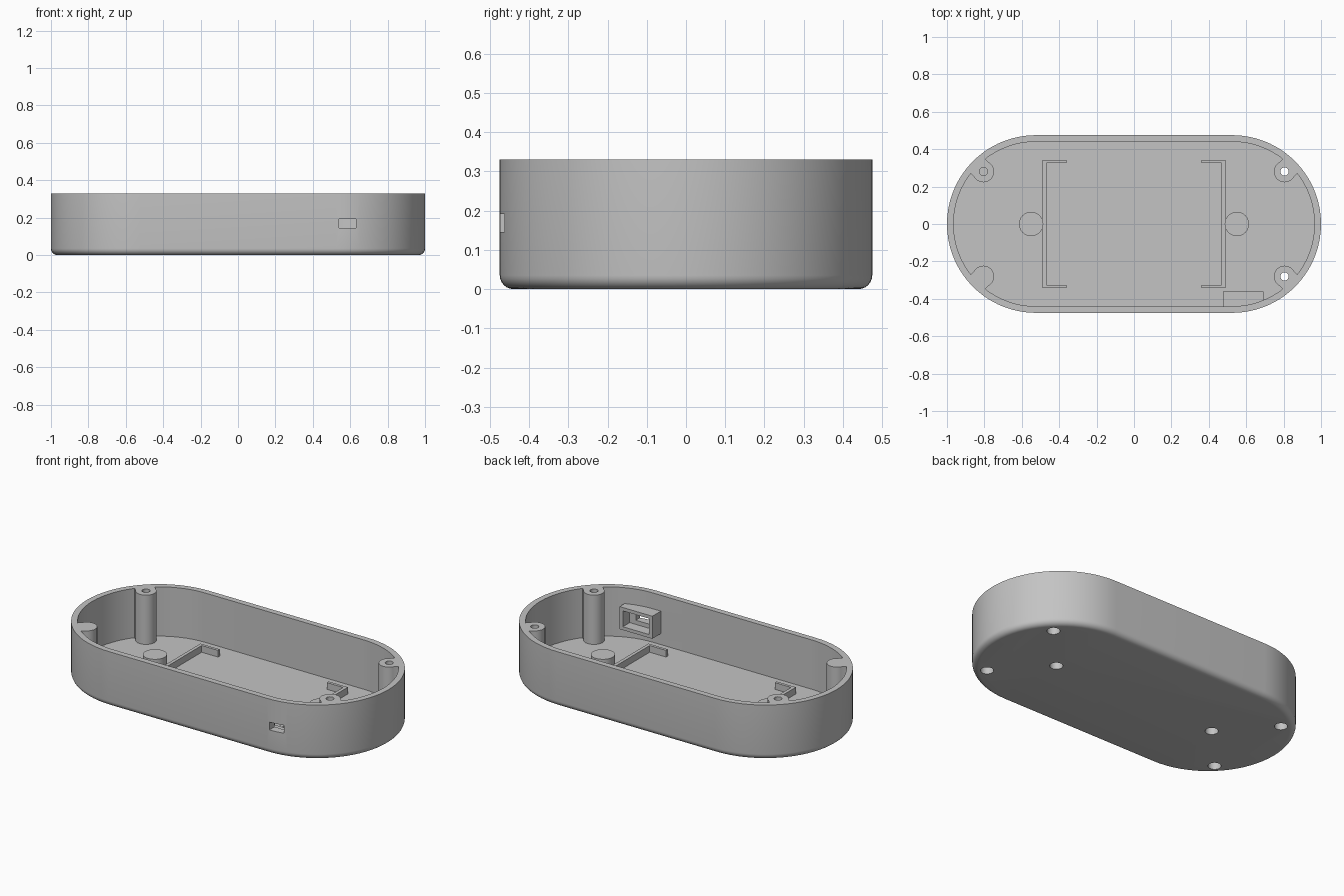
import bpy
import bmesh
from math import cos, sin, pi, atan2
from mathutils import Matrix, Vector

cube = bpy.data.objects.get("Cube")
if cube:
    bpy.data.objects.remove(cube, do_unlink=True)

STRAIGHT = 0.525                    # half length between the round ends
OUTER, WALL, HEIGHT = 0.475, 0.035, 0.33
FLOOR, FILLET = 0.035, 0.035

grey = bpy.data.materials.new("plain_grey")
grey.use_nodes = True
grey.diffuse_color = (0.55, 0.55, 0.55, 1)
grey.node_tree.nodes["Principled BSDF"].inputs["Base Color"].default_value = (0.55, 0.55, 0.55, 1)


def finish(name, bm):
    bmesh.ops.recalc_face_normals(bm, faces=bm.faces)
    mesh = bpy.data.meshes.new(name)
    bm.to_mesh(mesh)
    bm.free()
    mesh.materials.append(grey)
    obj = bpy.data.objects.new(name, mesh)
    bpy.context.collection.objects.link(obj)
    return obj


def stadium(name, levels, steps=36):
    """Loft of round-ended outlines; levels are (radius, z)."""
    bm = bmesh.new()
    rings = []
    for radius, z in levels:
        ring = []
        for side in (1, -1):
            for i in range(steps + 1):
                a = pi * i / steps - pi / 2
                ring.append(bm.verts.new((side * (STRAIGHT + radius * cos(a)),
                                          side * radius * sin(a), z)))
        rings.append(ring)
    n = len(rings[0])
    for low, high in zip(rings, rings[1:]):
        for i in range(n):
            j = (i + 1) % n
            bm.faces.new((low[i], low[j], high[j], high[i]))
    bm.faces.new(rings[0])
    bm.faces.new(rings[-1])
    return finish(name, bm)


def box(name, low, high, turn=0, origin=(0, 0, 0)):
    low, high = Vector(low), Vector(high)
    bm = bmesh.new()
    bmesh.ops.create_cube(bm, size=1)
    place = Matrix.Translation((low + high) / 2) @ Matrix.Diagonal((*(high - low), 1))
    bm.transform(Matrix.Translation(origin) @ Matrix.Rotation(turn, 4, 'Z') @ place)
    return finish(name, bm)


def cylinder(name, x, y, radius, z0, z1):
    bm = bmesh.new()
    bmesh.ops.create_cone(bm, cap_ends=True, segments=40, radius1=radius, radius2=radius,
                          depth=z1 - z0, matrix=Matrix.Translation((x, y, (z0 + z1) / 2)))
    return finish(name, bm)


def combine(target, tool, operation):
    mod = target.modifiers.new(operation.lower(), 'BOOLEAN')
    mod.operation, mod.object, mod.solver = operation, tool, 'EXACT'
    bpy.context.view_layer.objects.active = target
    bpy.ops.object.modifier_apply(modifier=mod.name)
    bpy.data.objects.remove(tool, do_unlink=True)


def smooth(obj):
    bpy.ops.object.select_all(action='DESELECT')
    obj.select_set(True)
    bpy.context.view_layer.objects.active = obj
    bpy.ops.object.shade_smooth_by_angle(angle=pi / 6)


# Tray with rounded bottom edge, hollowed from above
levels = [(OUTER - FILLET * (1 - sin(k * pi / 12)), FILLET * (1 - cos(k * pi / 12)))
          for k in range(7)]
shell = stadium("enclosure_shell", levels + [(OUTER, HEIGHT)])
cavity = stadium("cavity_cutter", [(OUTER - WALL, FLOOR), (OUTER - WALL, HEIGHT + 0.1)])
combine(shell, cavity, 'DIFFERENCE')

# Corner screw posts, webbed into the wall
posts = [(sx * 0.805, sy * 0.28) for sx in (1, -1) for sy in (1, -1)]
for x, y in posts:
    centre_x = STRAIGHT if x > 0 else -STRAIGHT
    combine(shell, cylinder("screw_post", x, y, 0.057, 0.02, HEIGHT), 'UNION')
    web = box("post_web", (0, -0.055, 0.02), (0.055, 0.055, HEIGHT),
              atan2(y, x - centre_x), (x, y, 0))
    combine(shell, web, 'UNION')

# Blind round bosses on the floor
bosses = [(0.55, 0), (-0.55, 0)]
for x, y in bosses:
    combine(shell, cylinder("floor_boss", x, y, 0.065, 0.02, 0.125), 'UNION')

# Socket housing on the front wall
combine(shell, box("port_housing", (0.475, -0.444, 0.10), (0.692, -0.36, 0.235)), 'UNION')
combine(shell, box("pocket_cutter", (0.497, -0.425, 0.12), (0.67, -0.3, 0.215)), 'DIFFERENCE')
combine(shell, box("slot_cutter", (0.54, -0.6, 0.145), (0.63, -0.4, 0.192)), 'DIFFERENCE')

# Screw holes and wider recesses from below
for x, y in posts:
    combine(shell, cylinder("screw_cutter", x, y, 0.022, -0.1, HEIGHT + 0.1), 'DIFFERENCE')
for x, y in posts + bosses:
    combine(shell, cylinder("recess_cutter", x, y, 0.036, -0.1, 0.09), 'DIFFERENCE')
smooth(shell)

# C-shaped board brackets on the floor
for side, name in ((1, "left_bracket"), (-1, "right_bracket")):
    outline = [(0.36, 0.342), (0.488, 0.342), (0.488, -0.342), (0.36, -0.342),
               (0.36, -0.325), (0.468, -0.325), (0.468, 0.325), (0.36, 0.325)]
    bm = bmesh.new()
    face = bm.faces.new([bm.verts.new((side * x, y, FLOOR - 0.005)) for x, y in outline])
    top = bmesh.ops.extrude_face_region(bm, geom=[face])["geom"]
    bmesh.ops.translate(bm, vec=(0, 0, 0.045),
                        verts=[v for v in top if isinstance(v, bmesh.types.BMVert)])
    finish(name, bm)
